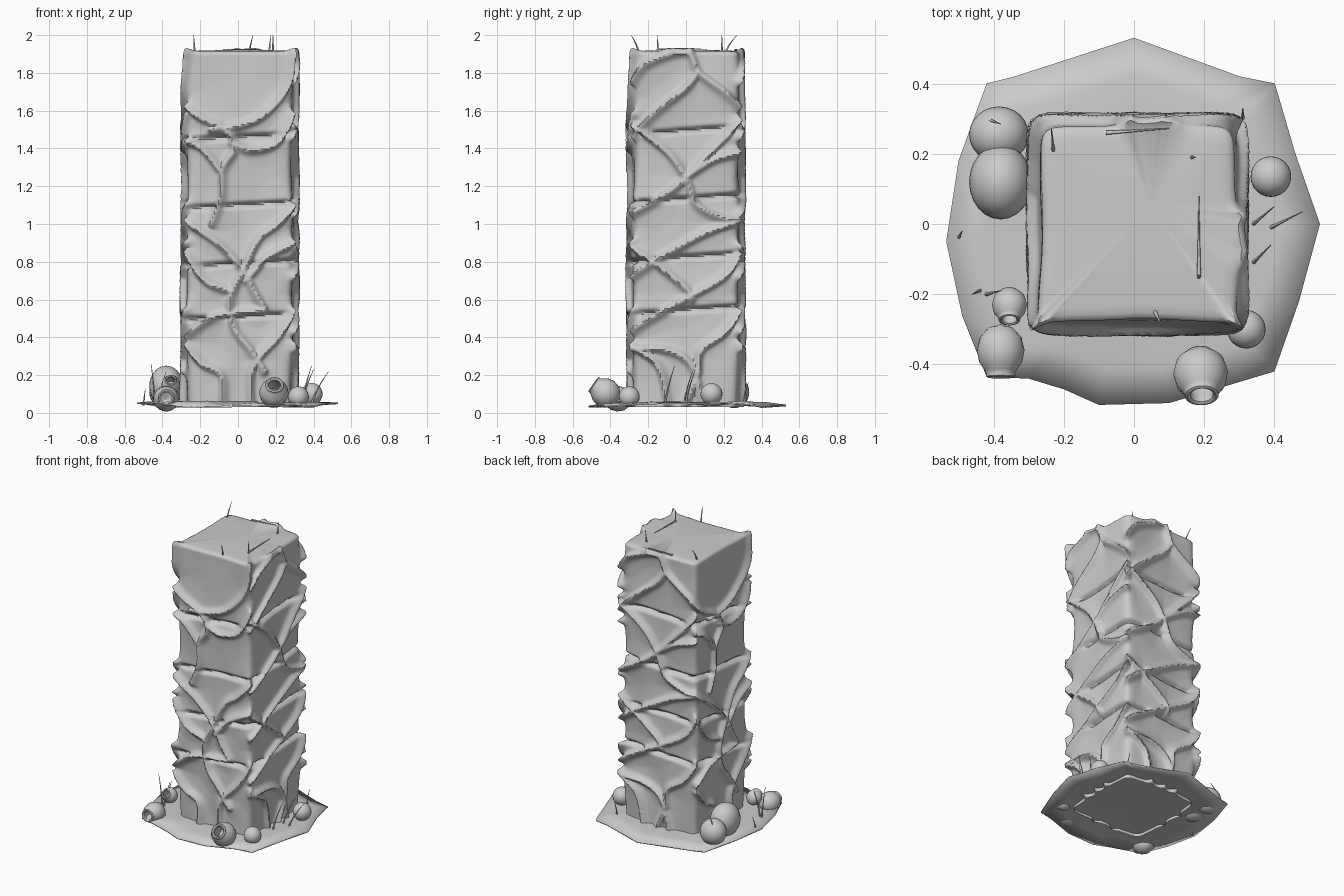
import bpy, math, random
from mathutils import Vector, Euler, noise
from mathutils.kdtree import KDTree

if "Cube" in bpy.data.objects:
    bpy.data.objects.remove(bpy.data.objects["Cube"])

random.seed(4)
W = 0.6          # width of a pillar face
COLS, ROWS = 240, 190


def add_mesh(name, verts, faces, angle=50):
    me = bpy.data.meshes.new(name)
    me.from_pydata(verts, [], faces)
    ob = bpy.data.objects.new(name, me)
    bpy.context.collection.objects.link(ob)
    bpy.ops.object.select_all(action='DESELECT')
    ob.select_set(True)
    bpy.context.view_layer.objects.active = ob
    bpy.ops.object.shade_smooth_by_angle(angle=math.radians(angle))
    return ob


def spline(pts, n=16):
    p = [Vector(q) for q in pts]
    p = [2 * p[0] - p[1]] + p + [2 * p[-1] - p[-2]]
    out = []
    for a, b, c, d in zip(p, p[1:], p[2:], p[3:]):
        for i in range(n):
            t = i / n
            out.append(0.5 * (2 * b + (c - a) * t + (2 * a - 5 * b + 4 * c - d) * t * t
                              + (3 * b - a - 3 * c + d) * t ** 3))
    return out + [p[-2]]


# Vine paths drawn on the faces (across, height)
front = [
    [(-.3, 1.62), (-.2, 1.56), (-.08, 1.5), (-.03, 1.4), (-.09, 1.29), (-.1, 1.15), (-.15, 1.0)],
    [(.3, 1.9), (.26, 1.73), (.13, 1.58), (0, 1.52), (-.15, 1.5)],
    [(.3, 1.58), (.2, 1.43), (.06, 1.39), (-.04, 1.43)],
    [(-.3, 1.44), (-.2, 1.4), (-.1, 1.28)],
    [(-.3, 1.02), (-.12, .9), (.02, .75), (.07, .65), (.13, .55)],
    [(.3, 1.1), (.2, 1.0), (.1, .92), (.02, .76), (-.05, .6), (-.03, .45), (.05, .34), (.13, .22)],
    [(.3, .9), (.15, .83), (.03, .7)],
    [(.3, .54), (.2, .4), (.1, .29), (.06, .2), (.06, .05)],
    [(-.3, .85), (-.18, .7), (-.04, .64)],
    [(-.3, .36), (-.2, .26), (-.1, .2), (-.09, .05)],
    [(-.3, .4), (-.15, .5), (0, .53), (.12, .54)],
]
right = [
    [(-.3, 1.75), (-.2, 1.85), (0, 1.91), (.07, 1.8), (.2, 1.7), (.3, 1.62)],
    [(-.3, 1.46), (-.15, 1.6), (0, 1.72), (.06, 1.8)],
    [(-.3, 1.52), (-.2, 1.46), (-.08, 1.36), (0, 1.24), (.06, 1.1), (.2, 1.03), (.3, 1.02)],
    [(.3, 1.55), (.15, 1.4), (0, 1.24), (-.15, 1.13), (-.3, 1.05)],
    [(.3, 1.38), (.15, 1.34), (0, 1.25)],
    [(.3, 1.02), (.1, .95), (-.1, .84), (-.3, .72)],
    [(-.3, .88), (-.15, .78), (0, .66), (.03, .6)],
    [(.3, .84), (.2, .72), (.03, .62), (-.15, .52), (-.3, .43)],
    [(.3, .54), (.2, .42), (.08, .33), (.06, .2), (0, .05)],
    [(-.3, .34), (-.1, .33), (.03, .25), (.09, .05)],
    [(-.3, .36), (-.15, .25), (-.1, .05)],
]
samples = []
for k, paths in enumerate((front, right, right, front)):
    for path in paths:
        for q in spline(path):
            for wrap in (-4 * W, 0, 4 * W):
                samples.append((q.x + k * W + wrap, q.y, 0))
kd = KDTree(len(samples))
for i, q in enumerate(samples):
    kd.insert(q, i)
kd.balance()

# Stacked stone pillar with vines raised out of its surface
joints = [.53, .81, 1.12, 1.48]
verts, faces = [], []
for r in range(ROWS + 4):
    z = .03 + min(r, ROWS) / ROWS * 1.87
    extra = max(0, r - ROWS)
    for c in range(COLS):
        s = c / COLS * 4 * W - W / 2
        k = round(s / W) % 4
        t = (s - W * round(s / W)) / (W / 2)
        d = kd.find((s, z, 0))[2]
        ridge = math.exp(-(d / .02) ** 2)
        n = (1 + abs(t) ** 12) ** (1 / 12)
        x, y = [(t, -1), (1, t), (-t, 1), (-1, -t)][k]
        x, y = x / n, y / n
        gap = min(abs(z - j - .015 * x - .02 * y) for j in joints)
        h = .018 * math.exp(-d / .07) + .026 * ridge
        h -= .03 * math.exp(-(gap / .012) ** 2) * (1 - ridge)
        h += .008 * noise.noise((x * 1.5, y * 1.5, z * 4))
        size = .273 + h - (0, .006, .018, .04)[extra]
        top = (0, .008, .014, .016)[extra] + (.018 * ridge if extra in (1, 2) else 0)
        verts.append((.01 + x * size, y * size, z + top))
for r in range(ROWS + 3):
    for c in range(COLS):
        a, b = r * COLS + c, r * COLS + (c + 1) % COLS
        faces.append((a, b, b + COLS, a + COLS))
last = (ROWS + 3) * COLS
verts.append((.05, .05, 1.925))
faces += [(last + c, last + (c + 1) % COLS, len(verts) - 1) for c in range(COLS)]
add_mesh("vine_covered_pillar", verts, faces)

# Uneven ground sheet
rim = [(-.42, .40), (-.34, .42), (0, .53), (.3, .42), (.4, .40), (.41, .37), (.46, .2), (.53, 0),
       (.47, -.22), (.40, -.42), (.3, -.45), (.1, -.51), (-.1, -.515), (-.2, -.47), (-.3, -.44),
       (-.42, -.435), (-.49, -.26), (-.535, -.05), (-.5, .18)]
N = len(rim)
verts, faces = [], []
for scale, base, jitter in ((1, .042, .014), (.8, .05, .012), (.6, .055, .003)):
    verts += [(x * scale, y * scale, base + random.uniform(-jitter, jitter)) for x, y in rim]
for r in range(2):
    for i in range(N):
        j = (i + 1) % N
        faces.append((r * N + j, r * N + i, r * N + N + i, r * N + N + j))
faces.append(tuple(range(3 * N - 1, 2 * N - 1, -1)))
ground = add_mesh("ground_sheet", verts, faces)
mod = ground.modifiers.new("thickness", 'SOLIDIFY')
mod.thickness, mod.offset = .008, 0


# Round stones
def stone(loc, size):
    bpy.ops.mesh.primitive_uv_sphere_add(segments=24, ring_count=14, location=loc)
    ob = bpy.context.object
    ob.name = "round_stone"
    ob.scale = size
    bpy.ops.object.shade_smooth()


stone((-.385, .255, .11), (.085, .08, .085))
stone((-.38, .12, .14), (.09, .107, .11))
stone((.32, -.3, .085), (.055, .055, .055))
stone((.39, .135, .1), (.058, .058, .058))


# Hollow pots lying on their sides
def pot(loc, r, tilt, turn=0, stretch=1):
    prof = [(0, -1), (.5, -.87), (.87, -.5), (1, 0), (.9, .45), (.68, .75), (.6, .88), (.62, 1),
            (.52, 1.04), (.42, .98), (.42, .75), (.6, .4), (.55, -.3), (0, -.6)]
    seg = 24
    rot = Euler((math.radians(tilt), 0, math.radians(turn))).to_matrix()
    v, f = [], []
    for pr, pz in prof:
        for i in range(seg):
            a = math.tau * i / seg
            q = Vector((pr * math.cos(a), pr * math.sin(a), pz * stretch)) * r
            v.append(rot @ q + Vector(loc))
    for k in range(len(prof) - 1):
        for i in range(seg):
            j = (i + 1) % seg
            f.append((k * seg + i, k * seg + j, k * seg + seg + j, k * seg + seg + i))
    add_mesh("fallen_pot", v, f)


pot((.19, -.425, .105), .078, 55, 3)
pot((-.355, -.23, .15), .05, 60)
pot((-.38, -.36, .075), .068, 85, 0, 1.1)


# Grass blades at the foot and on the top
def blade(name, start, end, r):
    cu = bpy.data.curves.new(name, 'CURVE')
    cu.dimensions, cu.bevel_depth, cu.bevel_resolution = '3D', r, 1
    a, b = Vector(start), Vector(end)
    mid = a.lerp(b, .5) + Vector((a.x - b.x, a.y - b.y, 0)) * .2
    sp = cu.splines.new('POLY')
    sp.points.add(4)
    for i, p in enumerate(sp.points):
        t = i / 4
        q = a * (1 - t) ** 2 + mid * 2 * t * (1 - t) + b * t * t
        p.co = (*q, 1)
        p.radius = 1 - .8 * t
    bpy.context.collection.objects.link(bpy.data.objects.new(name, cu))


for a, b in [((.34, -.11, .05), (.39, -.06, .25)), ((.34, .0, .05), (.40, .05, .23)),
             ((.39, -.01, .05), (.48, .035, .22)), ((.31, .3, .05), (.31, .33, .16)),
             ((-.44, -.19, .05), (-.46, -.2, .26)), ((-.42, -.2, .05), (-.38, -.19, .22)),
             ((-.50, -.04, .04), (-.49, -.02, .13)), ((-.42, .3, .15), (-.38, .285, .22))]:
    blade("grass_blade", a, b, .006)
for a, b in [((-.23, .21, 1.91), (-.235, .27, 2.0)), ((.165, .19, 1.91), (.175, .19, 2.0)),
             ((.185, -.15, 1.92), (.185, -.15, 2.0)), ((.06, -.25, 1.91), (.08, -.29, 2.0))]:
    blade("top_grass_blade", a, b, .006)
# Fallen twigs on the top
blade("twig", (.185, -.15, 1.925), (.185, .08, 1.93), .006)
blade("twig", (-.08, .26, 1.92), (.1, .272, 1.925), .006)
